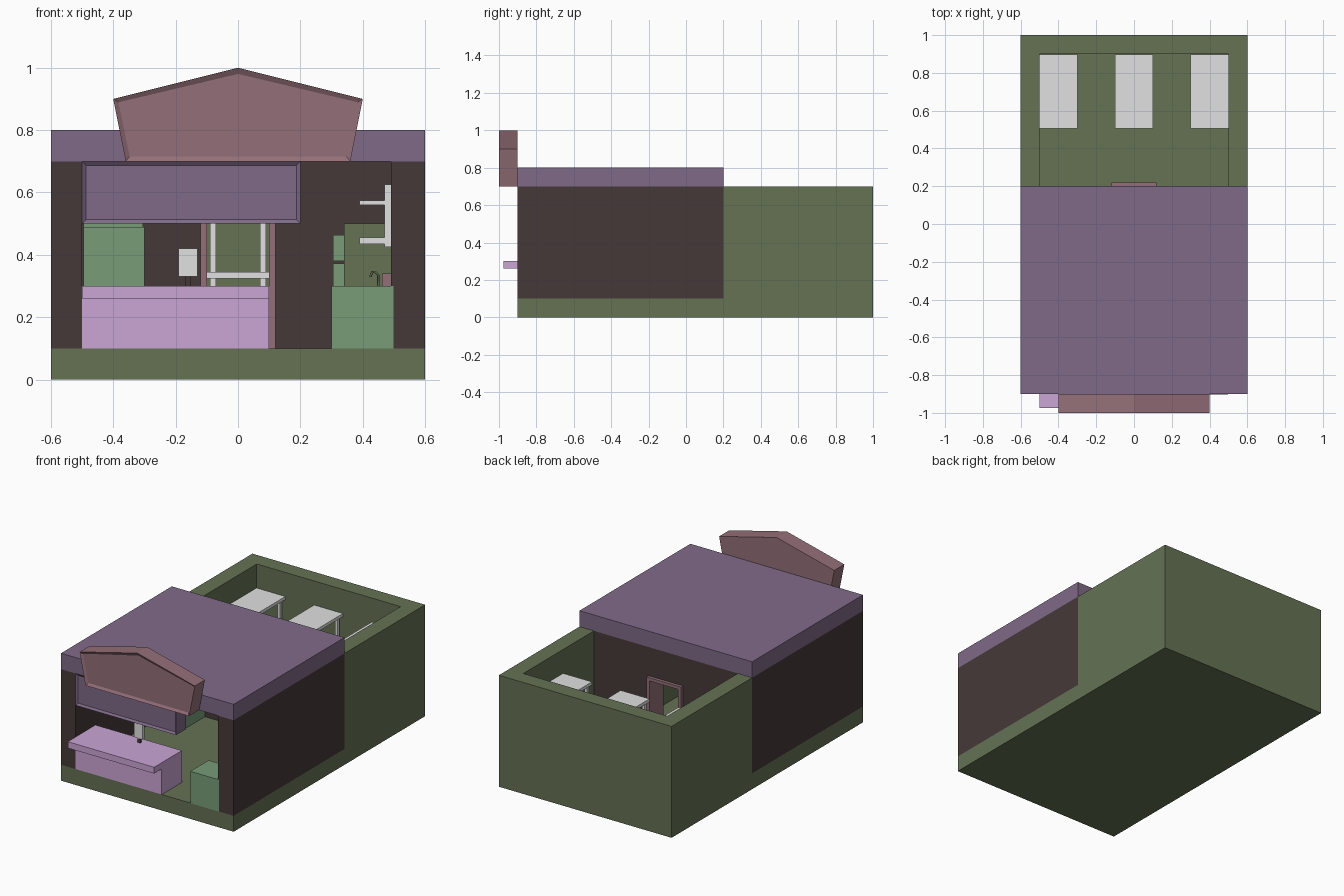
import bpy, bmesh
from mathutils import Vector

cube = bpy.data.objects.get("Cube")
if cube:
    bpy.data.objects.remove(cube, do_unlink=True)


def material(name, code):
    rgb = [int(code[i:i + 2], 16) / 255 for i in (0, 2, 4)]
    col = [c / 12.92 if c < 0.04045 else ((c + 0.055) / 1.055) ** 2.4 for c in rgb] + [1]
    m = bpy.data.materials.new(name)
    m.use_nodes = True
    m.diffuse_color = col
    bsdf = next(n for n in m.node_tree.nodes if n.type == 'BSDF_PRINCIPLED')
    bsdf.inputs['Base Color'].default_value = col
    return m


OLIVE = material("olive", "657254")
BROWN = material("dark_brown", "463939")
PURPLE = material("dusty_purple", "806a88")
ROSE = material("dusty_rose", "946f78")
PINK = material("lilac_pink", "cba5d5")
GREEN = material("leaf_green", "789c78")
WHITE = material("white", "e1e1e1")


def finish(name, bm, mat):
    bmesh.ops.recalc_face_normals(bm, faces=bm.faces)
    me = bpy.data.meshes.new(name)
    bm.to_mesh(me)
    bm.free()
    me.materials.append(mat)
    ob = bpy.data.objects.new(name, me)
    bpy.context.collection.objects.link(ob)
    return ob


def add_box(bm, x, y, z):
    verts = bmesh.ops.create_cube(bm, size=1)['verts']
    for v in verts:
        v.co = Vector([(r[0] + r[1]) / 2 + c * (r[1] - r[0]) for r, c in zip((x, y, z), v.co)])


def boxes(name, mat, *parts):
    bm = bmesh.new()
    for p in parts:
        add_box(bm, *p)
    return finish(name, bm, mat)


def framed_panel(name, mat, outline, y0, y1, rim):
    """Upright board with a shallow recess in its front face."""
    bm = bmesh.new()
    face = bm.faces.new([bm.verts.new((x, y0, z)) for x, z in outline])
    ext = bmesh.ops.extrude_face_region(bm, geom=[face])['geom']
    for v in ext:
        if isinstance(v, bmesh.types.BMVert):
            v.co.y = y1
    bmesh.ops.recalc_face_normals(bm, faces=bm.faces)
    front = [f for f in bm.faces if f.normal.y < -0.99]
    if not front:
        front = [bm.faces.new([v for v in bm.verts if v.co.y == y0])]
    bmesh.ops.inset_region(bm, faces=front, thickness=rim, depth=0)
    for v in front[0].verts:
        v.co.y += 0.01
    return finish(name, bm, mat)


# Ground slab and open yard walls
boxes("base_slab", OLIVE, ((-.6, .6), (-.9, 1), (0, .1)))
boxes("yard_walls", OLIVE,
      ((-.6, -.5), (.2, 1), (.1, .7)),
      ((.5, .6), (.2, 1), (.1, .7)),
      ((-.5, .5), (.9, 1), (.1, .7)))

# House shell with a doorway in the rear wall
boxes("house_walls", BROWN,
      ((-.6, -.5), (-.9, .2), (.1, .7)),
      ((.49, .6), (-.9, .2), (.1, .7)),
      ((-.5, -.12), (.1, .2), (.1, .7)),
      ((.12, .49), (.1, .2), (.1, .7)),
      ((-.12, .12), (.1, .2), (.52, .7)))
boxes("door_frame", ROSE,
      ((-.12, -.1), (.08, .22), (.1, .52)),
      ((.1, .12), (.08, .22), (.1, .52)),
      ((-.1, .1), (.08, .22), (.5, .52)))
boxes("roof", PURPLE, ((-.6, .6), (-.9, .2), (.7, .8)))

# Front boards
framed_panel("gable_sign", ROSE,
             [(-.36, .7), (.36, .7), (.4, .9), (0, 1), (-.4, .9)], -1, -.9, .02)
framed_panel("hanging_panel", PURPLE,
             [(-.5, .5), (.2, .5), (.2, .7), (-.5, .7)], -.9, -.8, .018)

# Serving counter and till
boxes("counter_base", PINK, ((-.5, .1), (-.9, -.7), (.1, .26)))
boxes("counter_top", PINK, ((-.5, .1), (-.975, -.7), (.26, .3)))
boxes("till_screen", WHITE, ((-.19, -.13), (-.76, -.74), (.33, .42)))
boxes("till_stand", BROWN, ((-.17, -.15), (-.755, -.745), (.3, .33)))

# Kitchen fittings
boxes("side_cabinet", GREEN, ((.3, .498), (-.902, -.72), (.1, .3)))
boxes("fridge", GREEN,
      ((-.495, -.3), (-.1, .1), (.1, .49)),
      ((-.495, -.305), (-.095, .1), (.49, .5)))
boxes("drawer_unit", OLIVE, ((.34, .49), (-.2, .1), (.1, .5)))
boxes("drawer_fronts", GREEN,
      *[((.305, .34), (-.19, .09), (z, z + .083)) for z in (.11, .2, .29, .38)])
boxes("sink_unit", OLIVE, ((.34, .49), (-.6, -.25), (.1, .3)))
boxes("soap_box", ROSE, ((.462, .49), (-.5, -.44), (.3, .34)))

# Tap: a bent tube
curve = bpy.data.curves.new("tap", 'CURVE')
curve.dimensions = '3D'
curve.bevel_depth = 0.004
curve.bevel_resolution = 1
spline = curve.splines.new('POLY')
path = [(.45, .3), (.45, .335), (.44, .345), (.43, .345), (.424, .33)]
spline.points.add(len(path) - 1)
for p, (x, z) in zip(spline.points, path):
    p.co = (x, -.42, z, 1)
curve.materials.append(OLIVE)
bpy.context.collection.objects.link(bpy.data.objects.new("tap", curve))

# Wall rack
boxes("wall_rack", WHITE,
      ((.47, .49), (-.6, -.3), (.425, .625)),
      ((.39, .47), (-.6, -.3), (.435, .455)),
      ((.39, .47), (-.6, -.3), (.56, .575)))

# Yard tables with a lower shelf
for side, cx in (("right", -.4), ("middle", 0), ("left", .4)):
    legs = [((cx + s * .08 - .009, cx + s * .08 + .009), (y, y + .018), (.1, .53))
            for s in (-1, 1) for y in (.52, .862)]
    boxes(side + "_table", WHITE,
          ((cx - .1, cx + .1), (.505, .898), (.53, .55)),
          ((cx - .1, cx + .1), (.505, .898), (.325, .345)), *legs)
